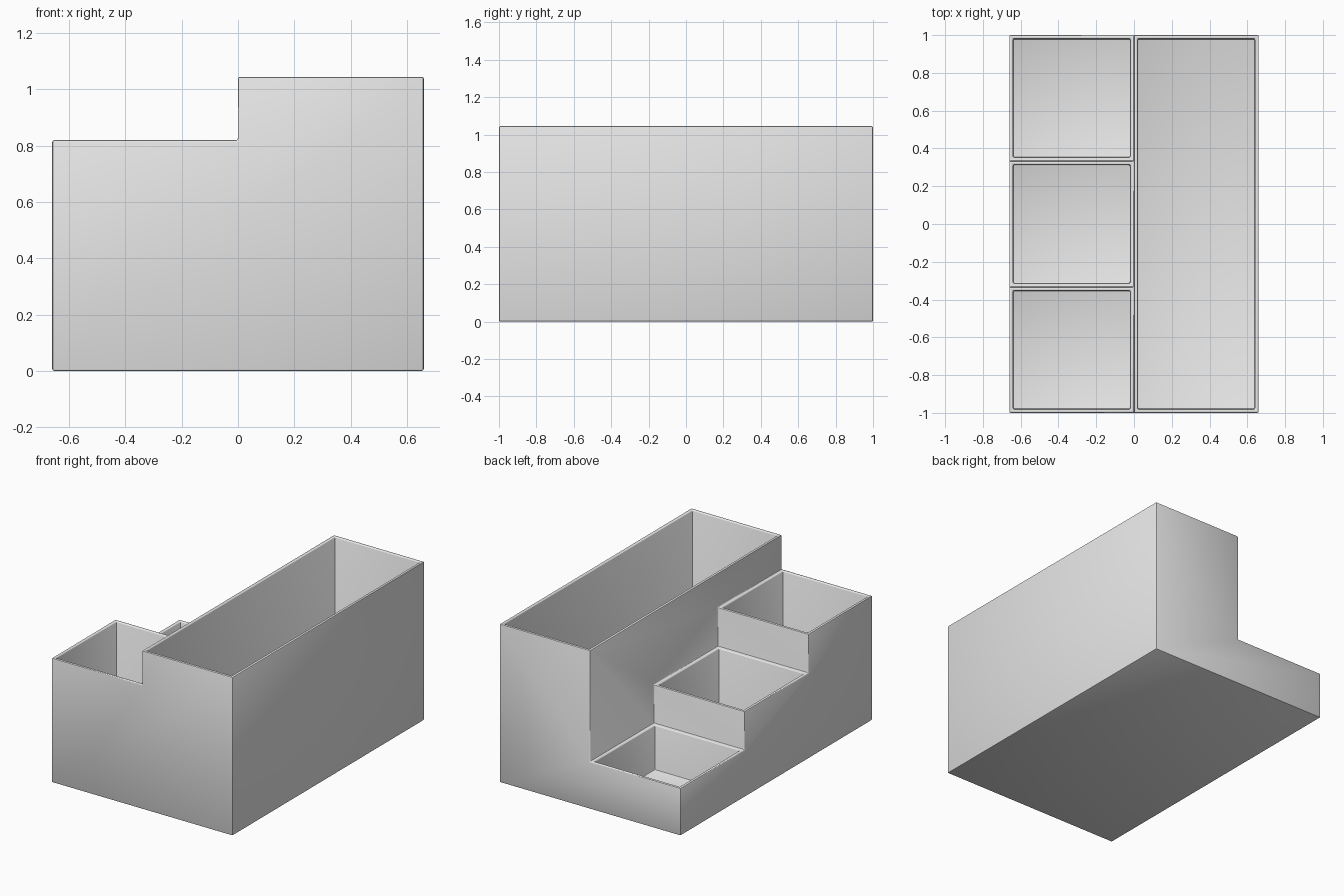
import bpy
import bmesh

if "Cube" in bpy.data.objects:
    bpy.data.objects.remove(bpy.data.objects["Cube"], do_unlink=True)

HALF_W, HALF_L, HEIGHT = 0.66, 1.0, 1.045
WALL, FLOOR = 0.02, 0.018
STEPS = [0.82, 0.565, 0.313]          # bin heights, front to back
BIN = 2 * HALF_L / len(STEPS)

grey = bpy.data.materials.new("light_grey")
grey.use_nodes = True
grey.diffuse_color = (0.8, 0.8, 0.8, 1)
grey.node_tree.nodes["Principled BSDF"].inputs["Base Color"].default_value = (0.8, 0.8, 0.8, 1)


def box(name, lo, hi):
    """Axis-aligned box between two corners."""
    bm = bmesh.new()
    bmesh.ops.create_cube(bm, size=1)
    for v in bm.verts:
        v.co = [lo[i] if v.co[i] < 0 else hi[i] for i in range(3)]
    mesh = bpy.data.meshes.new(name)
    bm.to_mesh(mesh)
    bm.free()
    obj = bpy.data.objects.new(name, mesh)
    bpy.context.collection.objects.link(obj)
    obj.data.materials.append(grey)
    return obj


def prism(name, profile, x0, x1):
    """Side profile (y, z) extruded along x."""
    bm = bmesh.new()
    face = bm.faces.new([bm.verts.new((x0, y, z)) for y, z in profile])
    out = bmesh.ops.extrude_face_region(bm, geom=[face])
    for v in out["geom"]:
        if isinstance(v, bmesh.types.BMVert):
            v.co.x = x1
    bmesh.ops.recalc_face_normals(bm, faces=bm.faces)
    mesh = bpy.data.meshes.new(name)
    bm.to_mesh(mesh)
    bm.free()
    obj = bpy.data.objects.new(name, mesh)
    bpy.context.collection.objects.link(obj)
    obj.data.materials.append(grey)
    return obj


def cut(target, cutter):
    cutter.hide_render = True
    cutter.hide_set(True)
    mod = target.modifiers.new(cutter.name, 'BOOLEAN')
    mod.operation = 'DIFFERENCE'
    mod.solver = 'EXACT'
    mod.object = cutter


# Outer body
planter = box("stepped_planter", (-HALF_W, -HALF_L, 0), (HALF_W, HALF_L, HEIGHT))

# Staircase removed above the three small bins
stairs = [(-2, 2), (-2, STEPS[0])]
for i in range(1, len(STEPS)):
    y = -HALF_L + i * BIN
    stairs += [(y, STEPS[i - 1]), (y, STEPS[i])]
stairs += [(2, STEPS[-1]), (2, 2)]
cutters = [prism("stair_cutter", stairs, -2, 0)]

# Cavities of the small bins and of the long bin
for i in range(len(STEPS)):
    y = -HALF_L + i * BIN
    cutters.append(box(f"small_bin_cutter_{i + 1}",
                       (-HALF_W + WALL, y + WALL, FLOOR),
                       (-WALL, y + BIN - WALL, STEPS[i] + WALL)))
cutters.append(box("long_bin_cutter", (WALL, -HALF_L + WALL, FLOOR),
                   (HALF_W - WALL, HALF_L - WALL, 2)))
# A small bin's cutter must stay open above its rim only within its own cavity
for c in cutters:
    cut(planter, c)

# Softened edges
bevel = planter.modifiers.new("soft_edges", 'BEVEL')
bevel.width = 0.007
bevel.segments = 2
bevel.limit_method = 'ANGLE'
bevel.angle_limit = 0.7

bpy.ops.object.select_all(action='DESELECT')
planter.select_set(True)
bpy.context.view_layer.objects.active = planter
for mod in list(planter.modifiers):
    bpy.ops.object.modifier_apply(modifier=mod.name)
bpy.ops.object.shade_smooth_by_angle(angle=0.7)
for c in cutters:
    bpy.data.objects.remove(c, do_unlink=True)
